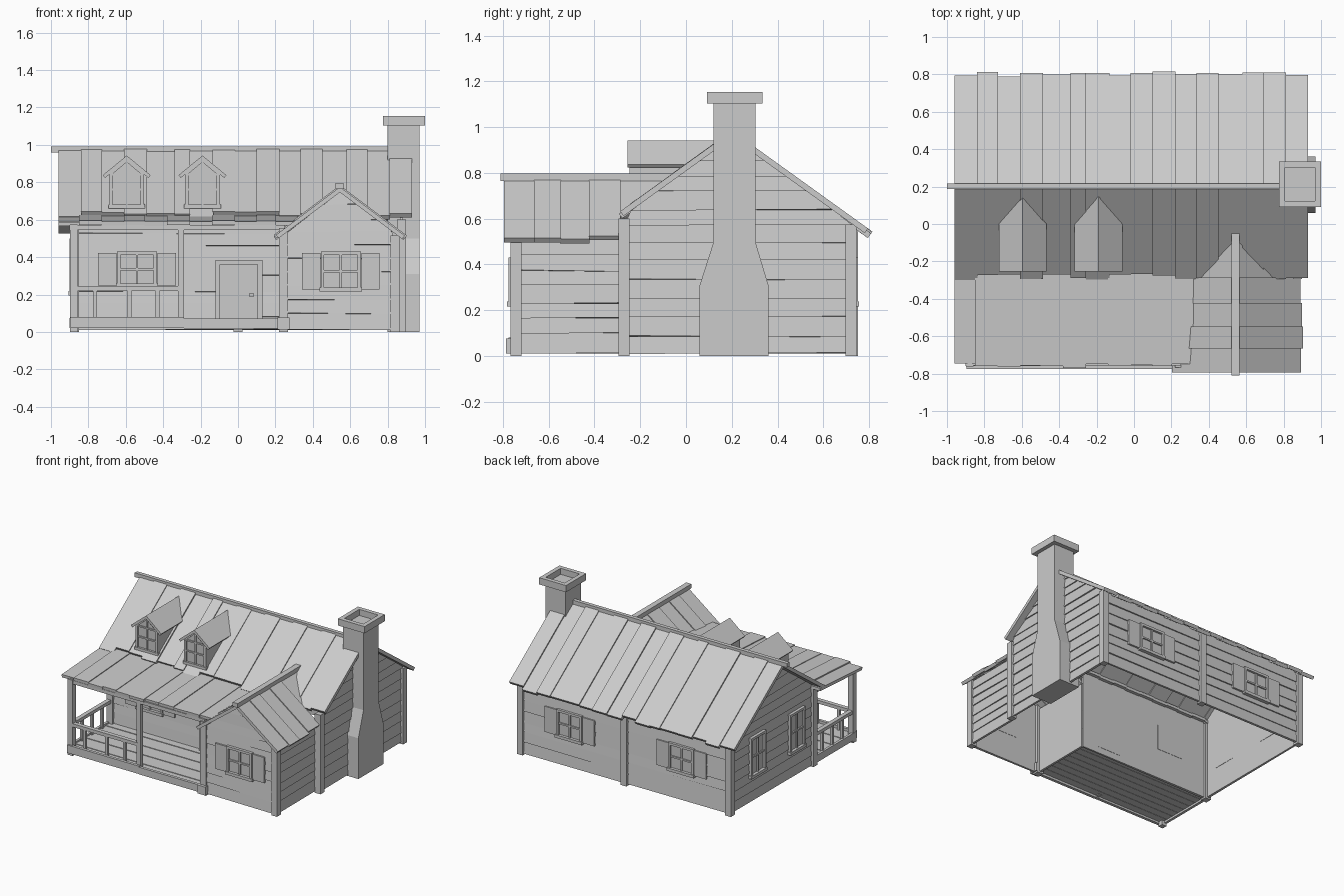
import bpy, bmesh, random
from mathutils import Vector as V

random.seed(4)


def loft(bm, a, b):
    """Closed solid between two matching rings of points."""
    va, vb = [bm.verts.new(p) for p in a], [bm.verts.new(p) for p in b]
    n = len(va)
    bm.faces.new(va)
    bm.faces.new(vb[::-1])
    for i in range(n):
        bm.faces.new((va[i], vb[i], vb[(i + 1) % n], va[(i + 1) % n]))


def slab(bm, pts, off):
    loft(bm, [V(p) for p in pts], [V(p) + V(off) for p in pts])


def box(bm, x0, x1, y0, y1, z0, z1):
    slab(bm, [(x0, y0, z0), (x1, y0, z0), (x1, y1, z0), (x0, y1, z0)], (0, 0, z1 - z0))


def finish(name, bm):
    bmesh.ops.recalc_face_normals(bm, faces=bm.faces)
    me = bpy.data.meshes.new(name)
    bm.to_mesh(me)
    bm.free()
    bpy.context.collection.objects.link(bpy.data.objects.new(name, me))


def boxes(name, items):
    bm = bmesh.new()
    for b in items:
        box(bm, *b)
    finish(name, bm)


# wall frames: (along wall, outward, up) -> world
FRONT = lambda u, o, z: V((u, -0.27 - o, z))
EXT_F = lambda u, o, z: V((u, -0.75 - o, z))
BACK = lambda u, o, z: V((u, 0.725 + o, z))
RIGHT = lambda u, o, z: V((0.875 + o, u, z))
LEFT = lambda u, o, z: V((-0.875 - o, u, z))
EXT_R = lambda u, o, z: V((0.845 + o, u, z))
EXT_L = lambda u, o, z: V((0.24 - o, u, z))


def siding(name, f, z1, extent):
    """Overlapping horizontal boards clipped by extent(z)."""
    bm = bmesh.new()
    z = 0.012
    while z < z1 - 0.005:
        zt = min(z + random.uniform(0.062, 0.088), z1)
        if z1 - zt < 0.02:
            zt = z1
        (a, b), (c, d) = extent(z), extent(zt)
        t = random.uniform(-0.004, 0.004)
        loft(bm, [f(a, -0.008, z), f(b, -0.008, z), f(d, -0.008, zt), f(c, -0.008, zt)],
             [f(a, 0.009, z + t), f(b, 0.009, z - t), f(d, 0.001, zt), f(c, 0.001, zt)])
        z = zt
    finish(name, bm)


def main_gable(z):
    return (max(-0.27, 0.2 - (0.955 - z) / 0.72), min(0.725, 0.2 + (0.955 - z) / 0.715))


def ext_gable(z):
    return (max(0.24, 0.545 - (0.75 - z) / 0.77), min(0.845, 0.545 + (0.75 - z) / 0.77))


siding("front_wall", FRONT, 0.61, lambda z: (-0.875, 0.24))
siding("back_wall", BACK, 0.575, lambda z: (-0.875, 0.875))
siding("right_wall", RIGHT, 0.95, main_gable)
siding("left_wall", LEFT, 0.95, main_gable)
siding("extension_front_wall", EXT_F, 0.745, ext_gable)
siding("extension_right_wall", EXT_R, 0.51, lambda z: (-0.75, -0.27))
siding("extension_left_wall", EXT_L, 0.51, lambda z: (-0.75, -0.27))


def fbox(bm, f, u0, u1, o0, o1, z0, z1):
    loft(bm, [f(u0, o0, z0), f(u1, o0, z0), f(u1, o0, z1), f(u0, o0, z1)],
         [f(u0, o1, z0), f(u1, o1, z0), f(u1, o1, z1), f(u0, o1, z1)])


def window(name, f, u, w, z0, z1, shutters=True):
    bm = bmesh.new()
    h, t, zm = w / 2, 0.018, (z0 + z1) / 2
    fbox(bm, f, u - h, u + h, -0.01, 0.01, z0, z1)
    for s in (-1, 1):
        a, b = sorted((u + s * h, u + s * (h - t)))
        fbox(bm, f, a, b, 0, 0.026, z0, z1)
        if shutters:
            a, b = sorted((u + s * (h + 0.002), u + s * (h + 0.1)))
            fbox(bm, f, a, b, 0, 0.018, z0 + 0.008, z1 - 0.008)
    fbox(bm, f, u - h, u + h, 0, 0.026, z1 - t, z1)
    fbox(bm, f, u - h - 0.006, u + h + 0.006, 0, 0.032, z0 - 0.004, z0 + t)
    fbox(bm, f, u - 0.006, u + 0.006, 0, 0.02, z0, z1)
    fbox(bm, f, u - h, u + h, 0, 0.02, zm - 0.006, zm + 0.006)
    finish(name, bm)


window("porch_window", FRONT, -0.54, 0.215, 0.24, 0.43)
window("extension_window", EXT_F, 0.55, 0.215, 0.22, 0.43)
window("back_window_a", BACK, 0.46, 0.215, 0.22, 0.43)
window("back_window_b", BACK, -0.48, 0.215, 0.22, 0.43)
window("left_window_a", LEFT, 0.41, 0.18, 0.2, 0.5, False)
window("left_window_b", LEFT, -0.06, 0.18, 0.2, 0.5, False)

# door with frame, planks and handle
bm = bmesh.new()
fbox(bm, FRONT, -0.095, 0.105, -0.01, 0.012, 0.06, 0.36)
for b in ((-0.12, -0.095, 0.06, 0.385), (0.105, 0.13, 0.06, 0.385), (-0.12, 0.13, 0.36, 0.385)):
    fbox(bm, FRONT, b[0], b[1], 0, 0.028, b[2], b[3])
for z in (0.13, 0.27):
    fbox(bm, FRONT, -0.095, 0.105, 0.01, 0.018, z, z + 0.02)
fbox(bm, FRONT, 0.06, 0.085, 0.01, 0.03, 0.19, 0.205)
finish("door", bm)


# corner and porch posts
def post(x, y, z0, z1, r=0.024):
    return (x - r, x + r, y - r, y + r, z0, z1)


boxes("corner_posts", [post(0.875, -0.27, 0, 0.6), post(-0.875, -0.27, 0, 0.6),
                       post(0.875, 0.722, 0, 0.575), post(-0.875, 0.722, 0, 0.575),
                       post(0, 0.727, 0, 0.575), post(0.84, -0.742, 0, 0.515),
                       post(0.242, -0.742, 0, 0.555)])
boxes("porch_posts", [post(-0.878, -0.742, 0, 0.575, 0.02), post(-0.305, -0.742, 0.03, 0.575, 0.016),
                      (0.21, 0.276, -0.787, -0.72, 0.012, 0.076)])
boxes("porch_beams", [(-0.9, 0.25, -0.757, -0.732, 0.545, 0.572), (-0.89, -0.865, -0.75, -0.27, 0.545, 0.58)])

# porch floor and skirting
fl = [(-0.895, 0.24, -0.755 + i * 0.0606, -0.697 + i * 0.0606, 0.035, 0.06 + 0.003 * (i % 2)) for i in range(8)]
boxes("porch_floor", fl)
boxes("porch_skirting", [(-0.895, -0.29, -0.775, -0.753, 0.02, 0.08), (-0.29, 0.24, -0.775, -0.753, 0.018, 0.072),
                         (-0.9, -0.88, -0.76, -0.27, 0.02, 0.075)])

# porch railing, front and left side
rail = [(-0.87, -0.31, -0.76, -0.728, 0.22, 0.245), (-0.895, -0.863, -0.74, -0.27, 0.22, 0.245)]
rail += [post(x, -0.744, 0.06, 0.225, 0.01) for x in (-0.765, -0.58, -0.43)]
rail += [post(-0.879, y, 0.06, 0.225, 0.01) for y in (-0.62, -0.5, -0.38)]
boxes("porch_railing", rail)


def roof(name, xs, top, low, th, jit=0.02):
    """Planks running down the slope from (y, z) top to low."""
    bm = bmesh.new()
    a, b = V((0, *top)), V((0, *low))
    d = (b - a).normalized()
    n = V((0, -d.z, d.y))
    n = n if n.z > 0 else -n
    for i in range(len(xs) - 1):
        up = n * (0.007 * (i % 2) + random.uniform(-0.002, 0.002))
        e = b + d * random.uniform(-jit, jit * 0.4)
        x0, x1 = V((xs[i], 0, 0)), V((xs[i + 1] + 0.003, 0, 0))
        slab(bm, [a + x0 + up, a + x1 + up, e + x1 + up, e + x0 + up], -n * th)
    finish(name, bm)


XS = [-0.96, -0.84, -0.73, -0.61, -0.49, -0.34, -0.26, -0.135, -0.02, 0.1, 0.22, 0.335, 0.45, 0.58, 0.69, 0.81, 0.927]
roof("roof_back", XS, (0.2, 0.975), (0.805, 0.54), 0.025)
roof("roof_front", XS, (0.2, 0.975), (-0.29, 0.622), 0.025, 0.03)
PX = [-0.96, -0.85, -0.73, -0.61, -0.5, -0.38, -0.26, -0.14, -0.02, 0.1, 0.2, 0.315]
roof("porch_roof", PX, (-0.24, 0.62), (-0.765, 0.588), 0.022)
boxes("ridge_beam", [(-1.0, 0.81, 0.188, 0.217, 0.96, 0.992)])

# extension roof, mirrored planks plus the valley piece running into the main roof
bm = bmesh.new()
YS = [-0.795, -0.665, -0.55, -0.425, -0.29]
for s in (-1, 1):
    n = V((s * 0.61, 0, 0.79))
    for i in range(4):
        up = n * (0.007 * (i % 2))
        e = 0.352 + random.uniform(-0.012, 0.004)
        y0, y1 = YS[i], YS[i + 1] + 0.003
        q = [(0.545, y0, 0.775), (0.545, y1, 0.775),
             (0.545 + s * e, y1, 0.775 - e * 0.75), (0.545 + s * e, y0, 0.775 - e * 0.75)]
        slab(bm, [V(p) + up for p in q], -n * 0.023)
    slab(bm, [(0.545, -0.29, 0.775), (0.545, -0.06, 0.775), (0.545 + s * 0.22, -0.27, 0.61),
              (0.545 + s * 0.22, -0.29, 0.61)], -n * 0.02)
finish("extension_roof", bm)
boxes("extension_ridge_beam", [(0.522, 0.565, -0.81, -0.05, 0.765, 0.797)])

# dormers: wedge body, gabled roof, window bars and sill
for k, cx in enumerate((-0.595, -0.19)):
    bm = bmesh.new()
    w, yf = 0.093, -0.235
    face = [(cx - w, 0.665), (cx + w, 0.665), (cx + w, 0.845), (cx, 0.925), (cx - w, 0.845)]
    loft(bm, [(x, yf, z) for x, z in face],
         [(x, max(0.19 - (0.965 - z) / 0.72, yf + 0.01), z) for x, z in face])
    for s in (-1, 1):
        slab(bm, [(cx, -0.255, 0.943), (cx, 0.145, 0.943), (cx + s * 0.128, 0.0, 0.838),
                  (cx + s * 0.128, -0.255, 0.838)], (-s * 0.012, 0, -0.015))
        a, b = sorted((cx + s * w, cx + s * (w - 0.018)))
        box(bm, a, b, yf - 0.012, yf + 0.005, 0.665, 0.84)
        slab(bm, [(cx, yf, 0.93), (cx + s * w, yf, 0.85), (cx + s * w, yf, 0.83), (cx, yf, 0.908)], (0, -0.012, 0))
    box(bm, cx - 0.005, cx + 0.005, yf - 0.008, yf, 0.67, 0.915)
    for z in (0.755, 0.835):
        box(bm, cx - w, cx + w, yf - 0.008, yf, z, z + 0.011)
    box(bm, cx - w - 0.005, cx + w + 0.005, yf - 0.016, yf + 0.01, 0.66, 0.68)
    finish("dormer_%d" % (k + 1), bm)

# chimney stack with shoulders, hollow cap
bm = bmesh.new()
prof = [(0.06, 0), (0.36, 0), (0.36, 0.31), (0.303, 0.5), (0.303, 1.108),
        (0.121, 1.108), (0.121, 0.5), (0.06, 0.31)]
slab(bm, [(0.8, y, z) for y, z in prof], (0.17, 0, 0))
finish("chimney_stack", bm)
boxes("chimney_cap", [(0.775, 0.808, 0.092, 0.334, 1.103, 1.154), (0.967, 1.0, 0.092, 0.334, 1.103, 1.154),
                      (0.808, 0.967, 0.092, 0.124, 1.103, 1.154), (0.808, 0.967, 0.302, 0.334, 1.103, 1.154)])
